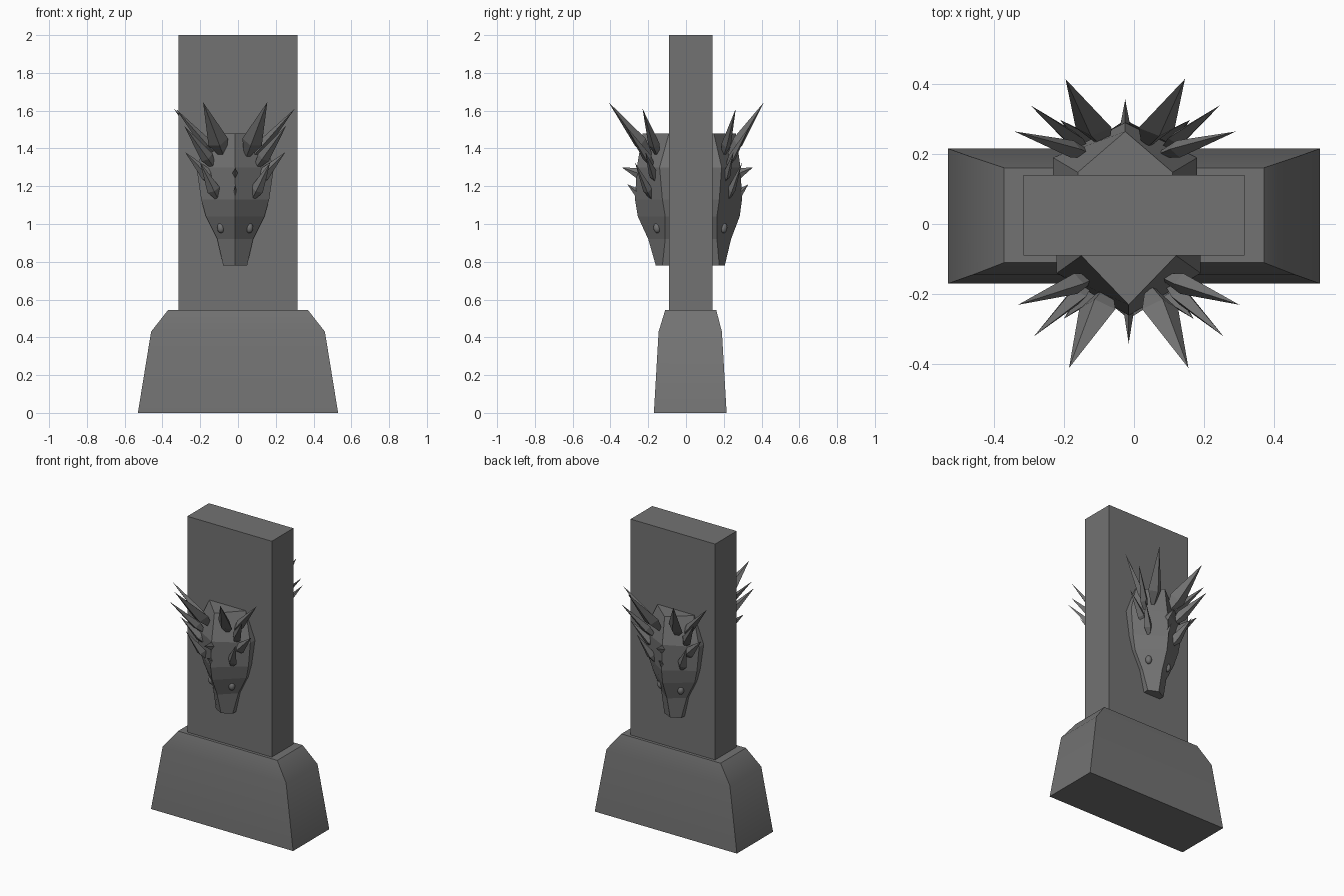
import bpy, bmesh
from mathutils import Vector, Matrix

if "Cube" in bpy.data.objects:
    bpy.data.objects.remove(bpy.data.objects["Cube"])

stone = bpy.data.materials.new("dark grey stone")
stone.use_nodes = True
GREY = (0.17, 0.17, 0.17, 1)
stone.diffuse_color = GREY
stone.node_tree.nodes["Principled BSDF"].inputs["Base Color"].default_value = GREY


def finish(name, bm, smooth=None):
    bmesh.ops.recalc_face_normals(bm, faces=bm.faces)
    mesh = bpy.data.meshes.new(name)
    bm.to_mesh(mesh)
    bm.free()
    mesh.materials.append(stone)
    ob = bpy.data.objects.new(name, mesh)
    bpy.context.collection.objects.link(ob)
    if smooth:
        bpy.ops.object.select_all(action='DESELECT')
        ob.select_set(True)
        bpy.context.view_layer.objects.active = ob
        bpy.ops.object.shade_smooth_by_angle(angle=smooth)
    return ob


def loft(rings):
    """Skin a stack of equal-sized closed rings and cap both ends."""
    bm = bmesh.new()
    rows = [[bm.verts.new(p) for p in ring] for ring in rings]
    n = len(rows[0])
    for a, b in zip(rows, rows[1:]):
        for i in range(n):
            j = (i + 1) % n
            bm.faces.new((a[i], a[j], b[j], b[i]))
    bm.faces.new(rows[0])
    bm.faces.new(rows[-1])
    return bm


def rect(x, y0, y1, z):
    return [(-x, y0, z), (x, y0, z), (x, y1, z), (-x, y1, z)]


# Plinth with sloping sides and chamfered shoulders, and the slab above it
finish("plinth", loft([rect(0.53, -0.17, 0.215, 0), rect(0.46, -0.145, 0.19, 0.43),
                       rect(0.37, -0.11, 0.16, 0.545)]), smooth=0.7)
finish("slab", loft([rect(0.315, -0.09, 0.14, 0.5), rect(0.315, -0.09, 0.14, 2)]))


# Head parts use (x, depth out of the slab, z)
def front(p):
    return Vector((p[0] - 0.015, -p[1], p[2]))


def back(p):
    return Vector((p[0] - 0.025, 0.83 * p[1] + 0.0725, p[2]))


# Head sections: height, half width, depth of the cheek, depth of the ridge
SECTIONS = [(0.78, 0.063, 0.125, 0.16), (0.92, 0.095, 0.11, 0.2), (1.04, 0.155, 0.11, 0.255),
            (1.13, 0.18, 0.125, 0.27), (1.3, 0.205, 0.14, 0.26), (1.48, 0.135, 0.09, 0.23)]

# Spikes: root, tip, half width, half thickness; those off centre are mirrored
SPIKES = [((0.05, 0.16, 1.33), (0.17, 0.41, 1.645), 0.055, 0.035),
          ((0.07, 0.14, 1.33), (0.315, 0.23, 1.61), 0.03, 0.03),
          ((0.09, 0.15, 1.27), (0.27, 0.32, 1.52), 0.035, 0.025),
          ((0.09, 0.15, 1.2), (0.265, 0.215, 1.38), 0.035, 0.025),
          ((0.08, 0.17, 1.11), (0.185, 0.27, 1.325), 0.035, 0.025),
          ((0, 0.2, 1.25), (0, 0.34, 1.3), 0.015, 0.03),
          ((0, 0.2, 1.12), (0, 0.31, 1.21), 0.015, 0.03)]


def add_spike(bm, place, root, tip, width, thick, sx):
    """Four-sided leaf, widest a third of the way to its tip."""
    root, tip = Vector(root), Vector(tip)
    along = tip - root
    u = along.cross(Vector((0, 1, 0))).normalized()
    v = along.cross(u).normalized()
    mid = root + along * 0.33
    pts = [root, tip, mid + u * width, mid - u * width, mid + v * thick, mid - v * thick]
    verts = [bm.verts.new(place((p.x * sx, p.y, p.z))) for p in pts]
    bmesh.ops.convex_hull(bm, input=verts)


for side, place in (("front", front), ("back", back)):
    # Wedge-shaped head with a central ridge
    rings = []
    for z, w, cheek, ridge in SECTIONS:
        outline = [(-w, 0.05), (-w, cheek), (0, ridge), (w, cheek), (w, 0.05)]
        rings.append([place((x, d, z)) for x, d in outline])
    finish(side + "_head", loft(rings))

    # Crown of spikes
    bm = bmesh.new()
    for root, tip, width, thick in SPIKES:
        for sx in ((1, -1) if tip[0] else (1,)):
            add_spike(bm, place, root, tip, width, thick, sx)
    finish(side + "_spikes", bm)

    # Eyes
    bm = bmesh.new()
    for sx in (1, -1):
        spot = Matrix.Translation(place((0.075 * sx, 0.152, 0.98)))
        shape = Matrix.Diagonal((0.02, 0.02, 0.028, 1))
        bmesh.ops.create_uvsphere(bm, u_segments=16, v_segments=10, radius=1, matrix=spot @ shape)
    finish(side + "_eyes", bm, smooth=1.0)
